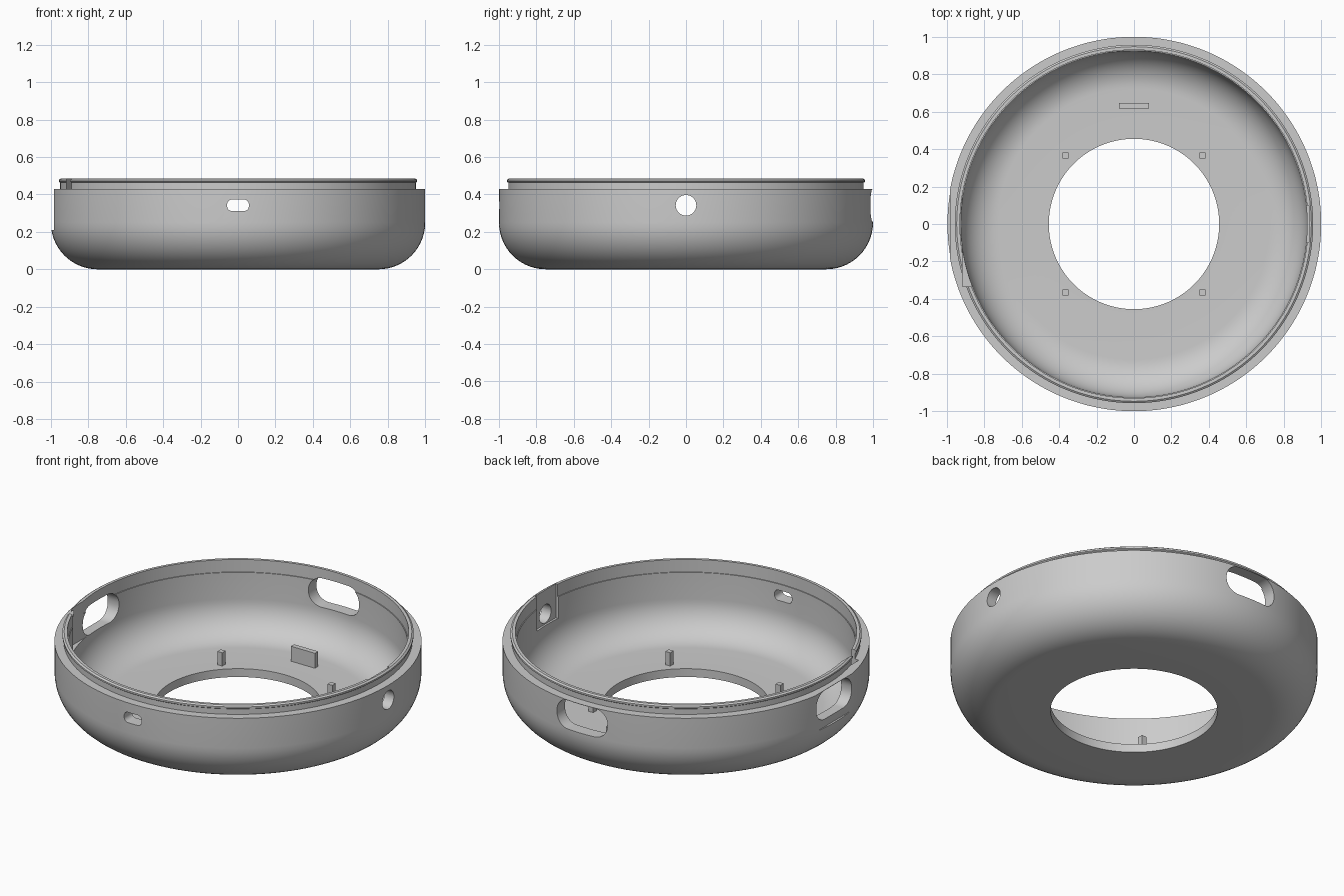
import bpy, bmesh, math
from mathutils import Matrix, Vector

cube = bpy.data.objects.get("Cube")
if cube:
    bpy.data.objects.remove(cube, do_unlink=True)

grey = bpy.data.materials.new("plain grey")
grey.use_nodes = True
grey.diffuse_color = (0.6, 0.6, 0.6, 1)
grey.node_tree.nodes["Principled BSDF"].inputs["Base Color"].default_value = (0.6, 0.6, 0.6, 1)


def make_object(name, bm):
    bmesh.ops.recalc_face_normals(bm, faces=bm.faces)
    mesh = bpy.data.meshes.new(name)
    bm.to_mesh(mesh)
    bm.free()
    mesh.materials.append(grey)
    obj = bpy.data.objects.new(name, mesh)
    bpy.context.collection.objects.link(obj)
    return obj


def box(name, low, high):
    low, high = Vector(low), Vector(high)
    bm = bmesh.new()
    bmesh.ops.create_cube(bm, size=1, matrix=Matrix.Translation((low + high) / 2)
                          @ Matrix.Diagonal((*(high - low), 1)))
    return make_object(name, bm)


def arc(cx, cz, r, start, end, steps=14):
    angles = [math.radians(start + (end - start) * i / steps) for i in range(steps + 1)]
    return [(cx + r * math.cos(a), cz + r * math.sin(a)) for a in angles]


def opening(name, turn, half_w, half_h, radius, near=0.8, far=1.2, z=0.342):
    """Rounded prism pointing out along +x, then turned about z."""
    outline = []
    for sx, sz, a in ((1, 1, 0), (-1, 1, 90), (-1, -1, 180), (1, -1, 270)):
        outline += arc(sx * (half_w - radius), sz * (half_h - radius), radius, a, a + 90, 10)
    bm = bmesh.new()
    face = bm.faces.new([bm.verts.new((near, u, z + v)) for u, v in outline])
    grown = bmesh.ops.extrude_face_region(bm, geom=[face])
    moved = [v for v in grown["geom"] if isinstance(v, bmesh.types.BMVert)]
    bmesh.ops.translate(bm, verts=moved, vec=(far - near, 0, 0))
    bmesh.ops.remove_doubles(bm, verts=bm.verts, dist=0.0001)
    bmesh.ops.rotate(bm, verts=bm.verts, matrix=Matrix.Rotation(math.radians(turn), 3, "Z"))
    return make_object(name, bm)


# Bowl shell: rounded base, stepped rim with a snap bead, open middle
profile = [(0.455, 0.0)]
profile += arc(0.75, 0.25, 0.25, -90, 0)
profile += [(1.0, 0.43), (0.95, 0.43), (0.95, 0.463), (0.957, 0.468),
            (0.957, 0.478), (0.947, 0.485), (0.93, 0.485), (0.93, 0.41), (0.925, 0.41)]
profile += arc(0.725, 0.25, 0.2, 0, -90)
profile += [(0.455, 0.05)]
bm = bmesh.new()
verts = [bm.verts.new((r, 0, z)) for r, z in profile]
edges = [bm.edges.new((verts[i - 1], verts[i])) for i in range(len(verts))]
bmesh.ops.spin(bm, geom=verts + edges, cent=(0, 0, 0), axis=(0, 0, 1),
               angle=math.tau, steps=144)
bmesh.ops.remove_doubles(bm, verts=bm.verts, dist=0.0001)
shell = make_object("bowl_shell", bm)

# Wall openings, outer pocket and inner recesses
cutters = [
    opening("round_hole_cutter", 0, 0.055, 0.055, 0.0549),
    opening("back_slot_cutter", 90, 0.168, 0.086, 0.08),
    opening("side_slot_cutter", 180, 0.168, 0.086, 0.08),
    opening("side_pocket_cutter", 180, 0.2, 0.125, 0.04, near=0.984, z=0.335),
    opening("front_slot_cutter", 270, 0.058, 0.031, 0.026),
    box("flat_recess_cutter", (0.8, -0.1, 0.28), (0.936, 0.1, 0.6)),
    box("notch_cutter", (-0.915, -0.335, 0.26), (-0.8, -0.1, 0.6)),
]
bpy.context.view_layer.objects.active = shell
for cutter in cutters:
    cutter.hide_render = True
    mod = shell.modifiers.new(cutter.name, "BOOLEAN")
    mod.operation = "DIFFERENCE"
    mod.solver = "EXACT"
    mod.object = cutter
    bpy.ops.object.modifier_apply(modifier=mod.name)
    bpy.data.objects.remove(cutter, do_unlink=True)

bpy.ops.object.select_all(action="DESELECT")
shell.select_set(True)
bpy.ops.object.shade_smooth_by_angle(angle=math.radians(28))

# Four locating posts around the central hole
for side, sx in (("left", 1), ("right", -1)):
    for end, sy in (("front", -1), ("back", 1)):
        x, y = 0.366 * sx, 0.366 * sy
        box(f"{end}_{side}_post", (x - 0.016, y - 0.016, 0.045), (x + 0.016, y + 0.016, 0.13))

# Upright tab on the floor at the back
box("back_tab", (-0.08, 0.617, 0.045), (0.08, 0.647, 0.14))
